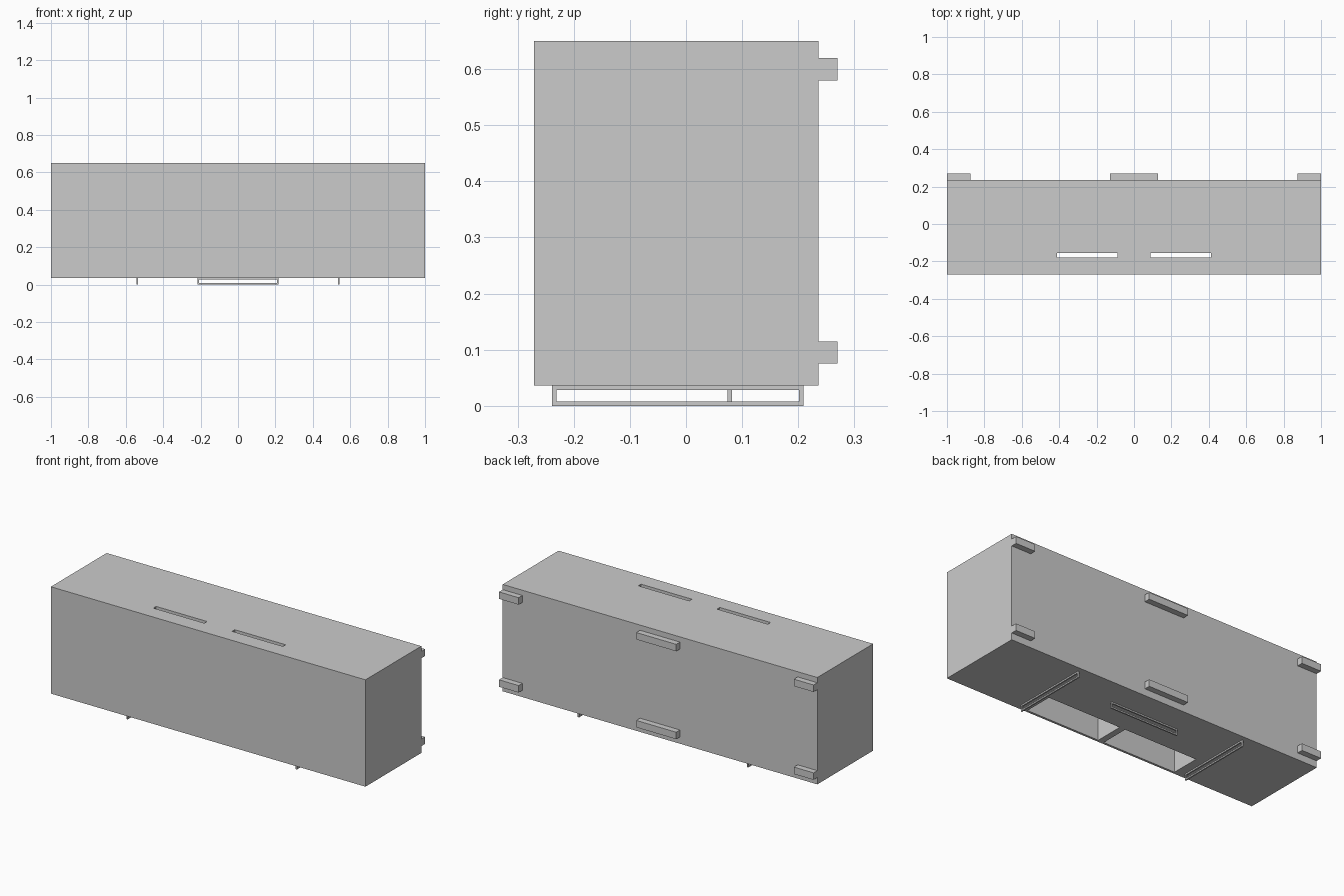
import bpy, bmesh
from mathutils import Vector

if "Cube" in bpy.data.objects:
    bpy.data.objects.remove(bpy.data.objects["Cube"])


def finish(name, bm):
    bmesh.ops.recalc_face_normals(bm, faces=bm.faces)
    mesh = bpy.data.meshes.new(name)
    bm.to_mesh(mesh)
    bm.free()
    obj = bpy.data.objects.new(name, mesh)
    bpy.context.collection.objects.link(obj)
    return obj


def box(name, x, y, z):
    """Box from (min, max) ranges on each axis."""
    bm = bmesh.new()
    bmesh.ops.create_cube(bm, size=1)
    for v in bm.verts:
        v.co = Vector([(r[0] + r[1]) / 2 + c * (r[1] - r[0])
                       for c, r in zip(v.co, (x, y, z))])
    return finish(name, bm)


def rail(name, span, z, bar, offset, thick, along_x):
    """Flat rectangular loop standing upright, running along x or y."""
    (a, b), (c, d) = span, z
    outer = [(a, c), (b, c), (b, d), (a, d)]
    inner = [(a + bar, c + bar), (b - bar, c + bar),
             (b - bar, d - bar), (a + bar, d - bar)]
    place = (lambda u, w: (u, offset - thick / 2, w)) if along_x else \
            (lambda u, w: (offset - thick / 2, u, w))
    bm = bmesh.new()
    o = [bm.verts.new(place(*p)) for p in outer]
    i = [bm.verts.new(place(*p)) for p in inner]
    faces = [bm.faces.new((o[k], o[(k + 1) % 4], i[(k + 1) % 4], i[k]))
             for k in range(4)]
    ext = bmesh.ops.extrude_face_region(bm, geom=faces, use_keep_orig=True)
    moved = [g for g in ext["geom"] if isinstance(g, bmesh.types.BMVert)]
    bmesh.ops.translate(bm, verts=moved,
                        vec=(0, thick, 0) if along_x else (thick, 0, 0))
    return finish(name, bm)


# Main cabinet
bottom, top = 0.036, 0.65
cabinet = box("cabinet_body", (-1, 1), (-0.271, 0.236), (bottom, top))

# Two pockets open below, each with a narrow slot through the top
for side, cx in (("left", -0.25), ("right", 0.25)):
    cutters = (
        box(f"pocket_cutter_{side}", (cx - 0.232, cx + 0.232),
            (-0.258, -0.09), (0.0, top - 0.015)),
        box(f"slot_cutter_{side}", (cx - 0.162, cx + 0.162),
            (-0.18, -0.155), (top - 0.1, top + 0.1)),
    )
    for cutter in cutters:
        cutter.hide_render = True
        cutter.hide_set(True)
        mod = cabinet.modifiers.new(cutter.name, 'BOOLEAN')
        mod.operation = 'DIFFERENCE'
        mod.solver = 'EXACT'
        mod.object = cutter

# Wall spacers on the back, two rows of three
for row, z in (("lower", (0.075, 0.115)), ("upper", (0.58, 0.62))):
    for col, x in (("left", (-1, -0.875)), ("middle", (-0.127, 0.127)),
                   ("right", (0.875, 1))):
        box(f"wall_spacer_{row}_{col}", x, (0.236, 0.27), z)

# Rails hanging beneath the cabinet
for side, x in (("left", -0.538), ("right", 0.538)):
    rail(f"side_rail_{side}", (-0.239, 0.209), (0, bottom), 0.008, x, 0.008, False)
rail("middle_rail", (-0.217, 0.217), (0, bottom), 0.008, 0.078, 0.008, True)
